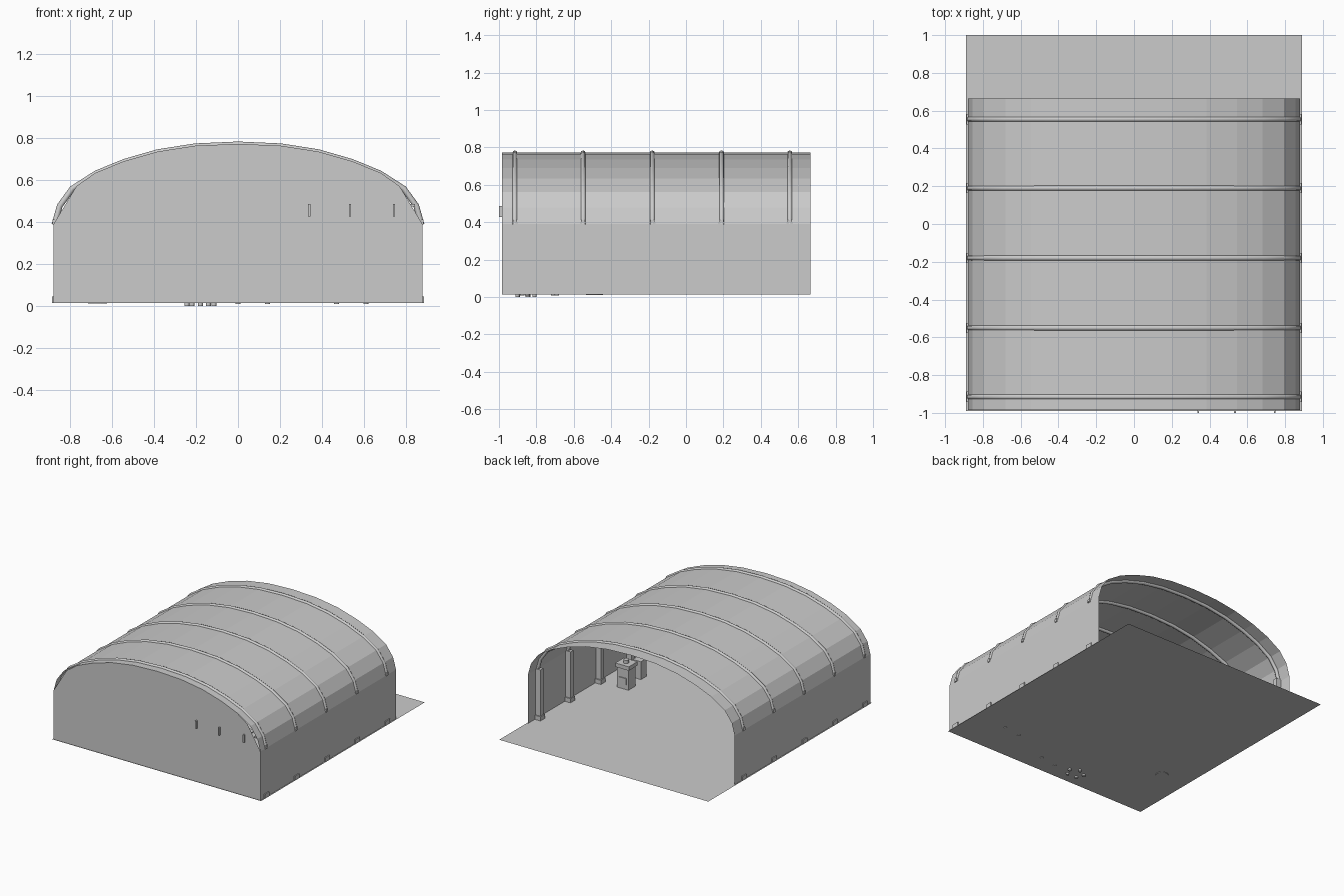
import bpy, bmesh, math
from mathutils import Vector

if "Cube" in bpy.data.objects:
    bpy.data.objects.remove(bpy.data.objects["Cube"])

grey = bpy.data.materials.new("light_grey")
grey.diffuse_color = (0.6, 0.6, 0.6, 1)
grey.use_nodes = True
grey.node_tree.nodes["Principled BSDF"].inputs["Base Color"].default_value = grey.diffuse_color

FLOOR, FRONT, BACK, EAVE = 0.013, -0.985, 0.665, 0.39
RIB_Y = [-0.915, -0.55, -0.18, 0.19, 0.555]
# half arch from the eave to the crown
HALF = [(0.88, EAVE), (0.855, 0.48), (0.795, 0.562), (0.68, 0.635), (0.545, 0.69),
        (0.385, 0.736), (0.205, 0.764), (0, 0.773)]
ARCH = [(-x, z) for x, z in HALF] + HALF[-2::-1]


def finish(bm, name, smooth=False):
    me = bpy.data.meshes.new(name)
    bm.to_mesh(me)
    bm.free()
    ob = bpy.data.objects.new(name, me)
    bpy.context.collection.objects.link(ob)
    me.materials.append(grey)
    for p in me.polygons:
        p.use_smooth = smooth
    return ob


def sheet(name, faces):
    bm = bmesh.new()
    for pts in faces:
        bm.faces.new([bm.verts.new(p) for p in pts])
    bmesh.ops.remove_doubles(bm, verts=bm.verts, dist=1e-4)
    return finish(bm, name)


def box(name, lo, hi):
    bm = bmesh.new()
    bmesh.ops.create_cube(bm, size=1)
    lo, hi = Vector(lo), Vector(hi)
    for v in bm.verts:
        v.co = Vector([(lo[i] + hi[i]) / 2 + v.co[i] * (hi[i] - lo[i]) for i in range(3)])
    return finish(bm, name)


def cylinder(name, x, y, z0, z1, r, n=16, r2=None):
    bm = bmesh.new()
    bmesh.ops.create_cone(bm, cap_ends=True, segments=n, radius1=r,
                          radius2=r if r2 is None else r2, depth=z1 - z0)
    bmesh.ops.translate(bm, verts=bm.verts, vec=(x, y, (z0 + z1) / 2))
    return finish(bm, name)


def tube(name, pts, r):
    cu = bpy.data.curves.new(name, 'CURVE')
    cu.dimensions = '3D'
    cu.bevel_depth, cu.bevel_resolution, cu.use_fill_caps = r, 2, True
    sp = cu.splines.new('POLY')
    sp.points.add(len(pts) - 1)
    for p, co in zip(sp.points, pts):
        p.co = (*co, 1)
    cu.materials.append(grey)
    ob = bpy.data.objects.new(name, cu)
    bpy.context.collection.objects.link(ob)
    return ob


# Floor slab, extending out behind the open end
sheet("floor", [[(-0.89, -0.99, FLOOR), (0.89, -0.99, FLOOR), (0.89, 1, FLOOR), (-0.89, 1, FLOOR)]])

# Vaulted roof
sheet("roof", [[(a[0], FRONT, a[1]), (b[0], FRONT, b[1]), (b[0], BACK, b[1]), (a[0], BACK, a[1])]
               for a, b in zip(ARCH, ARCH[1:])])

# Side walls
for s, side in ((-1, "left"), (1, "right")):
    x = 0.88 * s
    sheet(side + "_wall", [[(x, FRONT, FLOOR), (x, BACK, FLOOR), (x, BACK, EAVE), (x, FRONT, EAVE)]])

# Front wall, with straight cut shoulders
top = [(0.88, EAVE), (0.77, 0.572)] + HALF[3:]
outline = [(-x, z) for x, z in top] + top[-2::-1] + [(0.88, FLOOR), (-0.88, FLOOR)]
sheet("front_wall", [[(x, FRONT, z) for x, z in outline]])

# Ribs, posts and base plates
for y in RIB_Y:
    tube("roof_rib", [(x * 0.995, y, z - 0.003) for x, z in ARCH], 0.014)
    for s in (-1, 1):
        xs = sorted((0.838 * s, 0.8795 * s))
        box("post", (xs[0], y - 0.018, FLOOR), (xs[1], y + 0.018, 0.4))
        xs = sorted((0.832 * s, 0.888 * s))
        box("base_plate", (xs[0], y - 0.027, FLOOR), (xs[1], y + 0.027, 0.045))
        xs = sorted((0.86 * s, 0.886 * s))
        box("rib_foot", (xs[0], y - 0.011, 0.388), (xs[1], y + 0.011, 0.412))

# Shelf and the brackets that pass through the front wall
for x in (0.34, 0.535, 0.745):
    box("shelf_bracket", (x - 0.005, -1, 0.427), (x + 0.005, -0.93, 0.487))
box("shelf", (0.3, -0.98, 0.487), (0.78, -0.9, 0.495))
box("corner_lamp", (0.82, -0.975, 0.475), (0.845, -0.94, 0.487))

# Cabinet with a small knob on top, and a smaller one beyond it
box("cabinet", (0.62, -0.27, FLOOR), (0.715, -0.185, 0.17))
box("cabinet_top", (0.61, -0.28, 0.17), (0.725, -0.175, 0.2))
box("cabinet_drawer", (0.635, -0.185, 0.05), (0.70, -0.178, 0.1))
cylinder("cabinet_knob", 0.667, -0.225, 0.2, 0.225, 0.02)
box("small_cabinet", (0.65, -0.45, FLOOR), (0.72, -0.38, 0.15))

# Workbench
for x, y in ((0.61, -0.69), (0.47, -0.71), (0.14, -0.85), (0, -0.875)):
    cylinder("bench_leg", x, y, 0.008, 0.19, 0.012, 12)
box("bench_top", (-0.03, -0.93, 0.19), (0.64, -0.67, 0.205))

# Swivel chair with five castors
cx, cy = -0.18, -0.86
for i in range(5):
    a = math.tau * i / 5 + 0.3
    px, py = cx + 0.068 * math.cos(a), cy + 0.05 * math.sin(a)
    cylinder("chair_castor", px, py, 0, 0.02, 0.012, 12)
    tube("chair_base_arm", [(cx, cy, 0.035), (px, py, 0.024)], 0.006)
cylinder("chair_column", cx, cy, 0.02, 0.12, 0.01, 12)
box("chair_seat", (cx - 0.06, cy - 0.055, 0.12), (cx + 0.06, cy + 0.06, 0.138))
box("chair_back", (cx - 0.055, cy + 0.05, 0.15), (cx + 0.055, cy + 0.064, 0.25))

# Round bin
cylinder("bin", -0.67, -0.49, 0.01, 0.14, 0.045, 16, 0.052)
